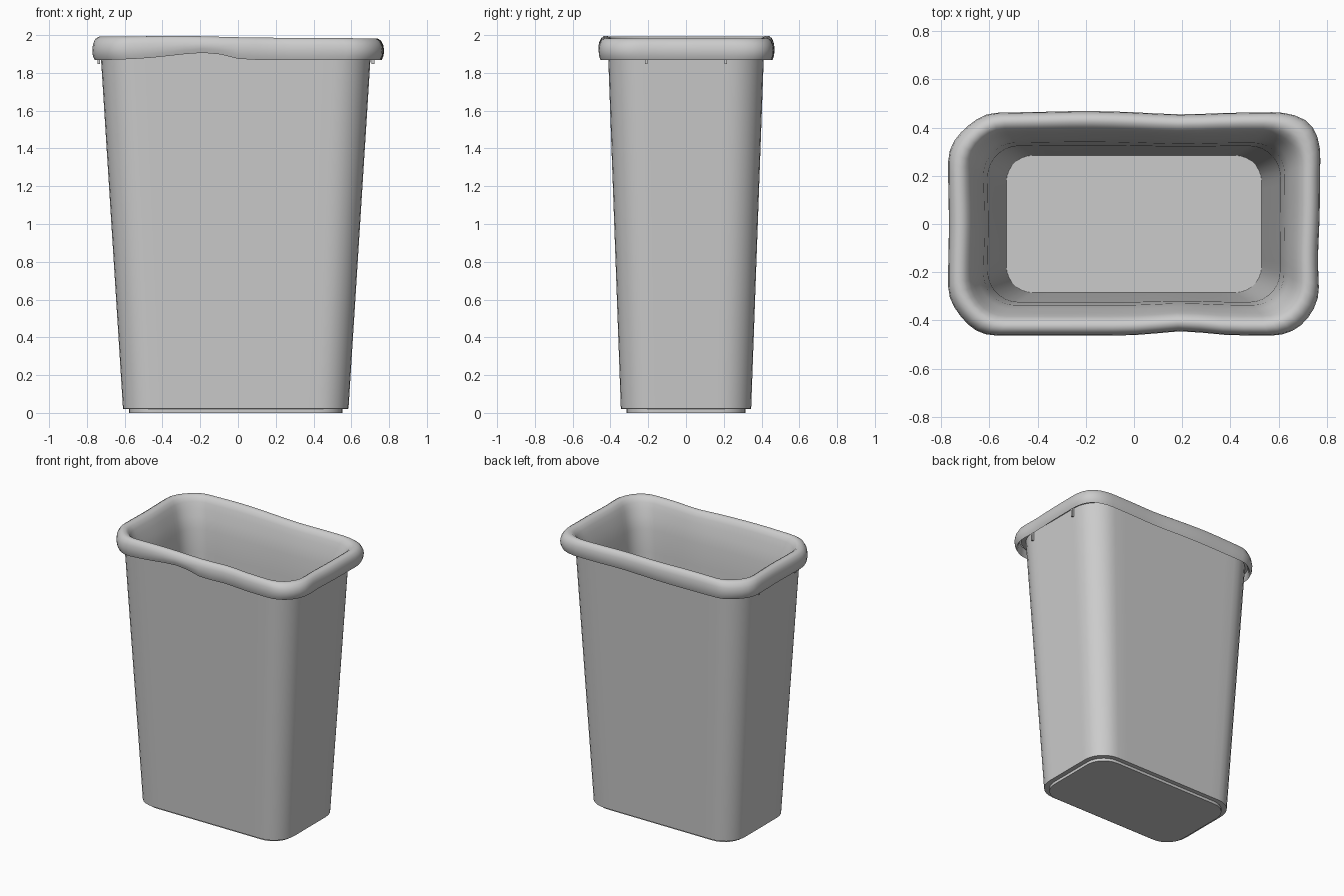
import bpy, bmesh, math

if "Cube" in bpy.data.objects:
    bpy.data.objects.remove(bpy.data.objects["Cube"])

grey = bpy.data.materials.new("light grey plastic")
grey.diffuse_color = (0.6, 0.6, 0.6, 1)
grey.use_nodes = True
grey.node_tree.nodes["Principled BSDF"].inputs["Base Color"].default_value = grey.diffuse_color


def outline(hx, hy, r, corner=7, side=12):
    """Rounded rectangle, counter-clockwise, with subdivided straight sides."""
    pts = []
    for k, (sx, sy) in enumerate([(1, 1), (-1, 1), (-1, -1), (1, -1)]):
        cx, cy = sx * (hx - r), sy * (hy - r)
        for i in range(corner + 1):
            a = math.pi / 2 * (k + i / corner)
            pts.append((cx + r * math.cos(a), cy + r * math.sin(a)))
        nx, ny = [(-1, 1), (-1, -1), (1, -1), (1, 1)][k]
        a = math.pi / 2 * (k + 1)
        ex, ey = nx * (hx - r) + r * math.cos(a), ny * (hy - r) + r * math.sin(a)
        px, py = pts[-1]
        for i in range(1, side):
            t = i / side
            pts.append((px + (ex - px) * t, py + (ey - py) * t))
    return pts


def finish(name, bm, angle):
    bmesh.ops.recalc_face_normals(bm, faces=bm.faces)
    me = bpy.data.meshes.new(name)
    bm.to_mesh(me)
    bm.free()
    me.materials.append(grey)
    ob = bpy.data.objects.new(name, me)
    bpy.context.collection.objects.link(ob)
    bpy.ops.object.select_all(action='DESELECT')
    ob.select_set(True)
    bpy.context.view_layer.objects.active = ob
    bpy.ops.object.shade_smooth_by_angle(angle=math.radians(angle))
    return ob


def loft(name, rings, cx, cap_start, cap_end, angle, bend=None):
    """Skin a stack of rounded rectangles given as (half x, half y, radius, z)."""
    bm = bmesh.new()
    loops = []
    for hx, hy, r, z in rings:
        loop = []
        for x, y in outline(hx, hy, r):
            p = (x + cx, y, z)
            loop.append(bm.verts.new(bend(*p) if bend else p))
        loops.append(loop)
    for a, b in zip(loops, loops[1:]):
        for i in range(len(a)):
            j = (i + 1) % len(a)
            bm.faces.new((a[i], a[j], b[j], b[i]))
    if cap_start:
        bm.faces.new(loops[0])
    if cap_end:
        bm.faces.new(loops[-1])
    return finish(name, bm, angle)


# Tapered thin-walled bin: foot, outer wall, lip, inner wall and floor
loft("bin_body", [
    (0.565, 0.315, 0.14, 0.0), (0.565, 0.315, 0.14, 0.02),
    (0.597, 0.345, 0.16, 0.022), (0.716, 0.413, 0.19, 1.915),
    (0.742, 0.438, 0.20, 1.918), (0.742, 0.438, 0.20, 1.95),
    (0.722, 0.418, 0.19, 1.95), (0.704, 0.401, 0.18, 1.915),
    (0.585, 0.332, 0.15, 0.04),
], -0.012, True, True, 35)

# Dents and bulges of the bag around the rim: x, y, spread, push x, push y
DENTS = [
    (0.72, 0.40, 0.10, 0.014, 0.014), (-0.70, 0.41, 0.10, 0.010, -0.010),
    (-0.72, -0.38, 0.08, 0.008, 0.006), (0.72, -0.38, 0.08, -0.006, -0.002),
    (0.20, -0.45, 0.13, 0.0, 0.018), (0.20, 0.45, 0.15, 0.0, -0.008),
    (-0.20, 0.45, 0.20, 0.0, 0.006), (0.76, -0.15, 0.14, -0.008, 0.0),
    (-0.67, 0.0, 0.14, 0.006, 0.0),
]


def rumple(x, y, z):
    k = min(1, max(0, (z - 1.2) / 0.6))
    dx = dy = 0
    for cx, cy, s, px, py in DENTS:
        w = k * math.exp(-((x - cx) ** 2 + (y - cy) ** 2) / (s * s))
        dx += px * w
        dy += py * w
    if z > 1.84:
        low = max(0, min(1, (1.96 - z) / 0.07))
        high = max(0, min(1, (z - 1.9) / 0.07))
        z += high * (0.007 * math.exp(-((x + 0.3) / 0.25) ** 2) - 0.006 * x)
        # Cuff pulled up along the front
        if y < -0.41 and abs(x) < 0.7:
            spread = 0.28 if x < -0.15 else 0.11
            z += low * 0.038 * math.exp(-((x + 0.15) / spread) ** 2)
    return x + dx, y + dy, z


# Bag: cuff folded over the lip, sloping shoulder, then down to the floor
loft("bag_liner", [
    (0.746, 0.442, 0.20, 1.93), (0.750, 0.446, 0.20, 1.885),
    (0.760, 0.453, 0.20, 1.869), (0.769, 0.460, 0.20, 1.89),
    (0.772, 0.463, 0.20, 1.92), (0.768, 0.460, 0.20, 1.95),
    (0.756, 0.450, 0.20, 1.975), (0.737, 0.434, 0.19, 1.987),
    (0.716, 0.416, 0.18, 1.987), (0.697, 0.398, 0.16, 1.975),
    (0.680, 0.383, 0.15, 1.95), (0.664, 0.370, 0.14, 1.91),
    (0.645, 0.353, 0.14, 1.86), (0.625, 0.337, 0.13, 1.78),
    (0.608, 0.324, 0.13, 1.62), (0.530, 0.285, 0.11, 0.055),
], 0.0, False, True, 50, rumple)

# Small ribs under the lip at both ends
for side, x in (("right", 0.715), ("left", -0.738)):
    for end, y in (("front", -0.21), ("back", 0.21)):
        bm = bmesh.new()
        bmesh.ops.create_cube(bm, size=1)
        for v in bm.verts:
            v.co = (x + v.co.x * 0.014, y + v.co.y * 0.012, 1.885 + v.co.z * 0.075)
        finish(f"lip_rib_{side}_{end}", bm, 30)
